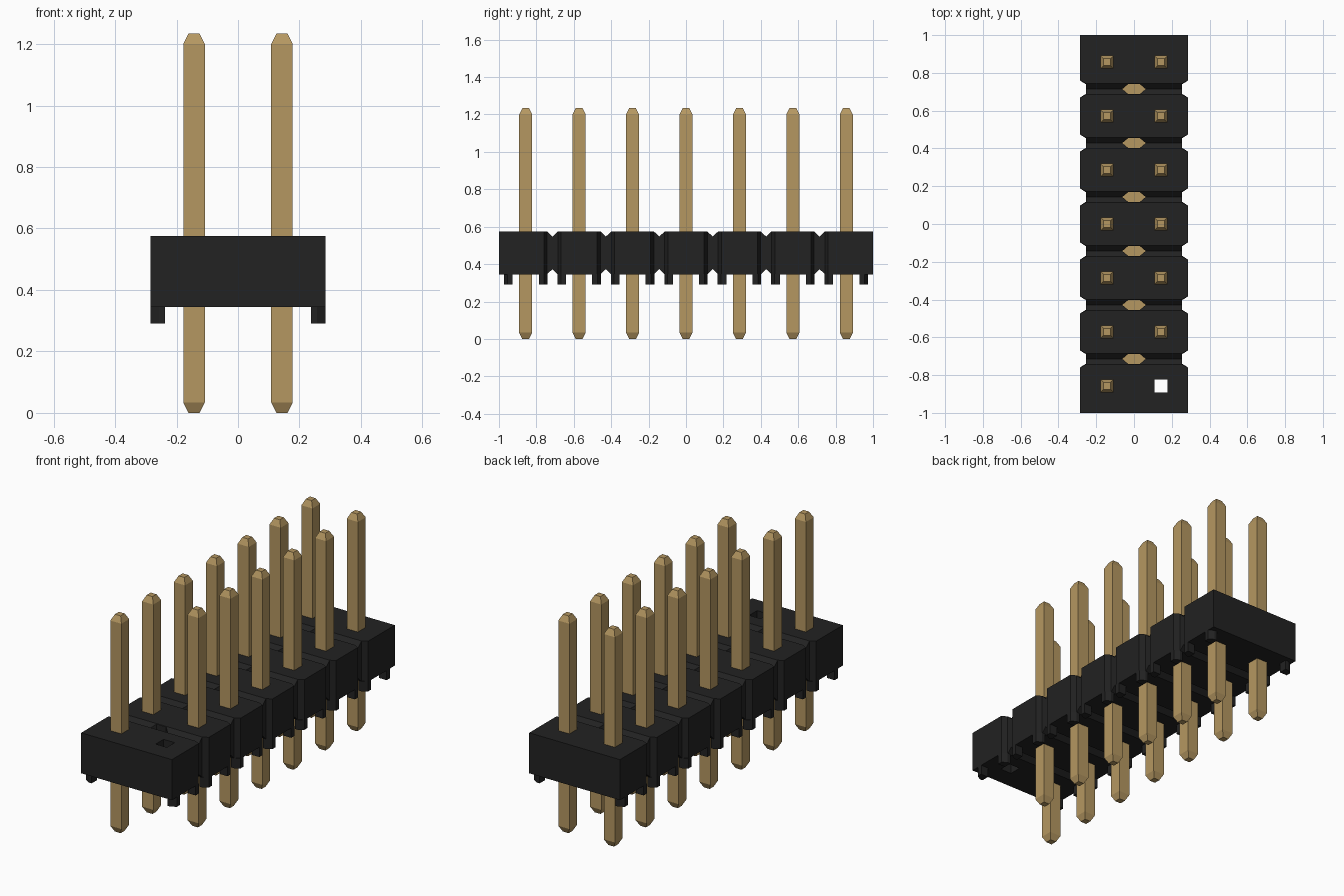
import bpy
import bmesh

if "Cube" in bpy.data.objects:
    bpy.data.objects.remove(bpy.data.objects["Cube"])

ROWS = 7
PITCH = 2 / ROWS
PIN_X = PITCH / 2
HALF_W = 0.285
BOTTOM, TOP = 0.345, 0.575
row_y = [(i - (ROWS - 1) / 2) * PITCH for i in range(ROWS)]
gap_y = [y + PITCH / 2 for y in row_y[:-1]]


def material(name, color):
    m = bpy.data.materials.new(name)
    m.use_nodes = True
    m.diffuse_color = (*color, 1)
    m.node_tree.nodes["Principled BSDF"].inputs["Base Color"].default_value = (*color, 1)
    return m


black = material("black plastic", (0.016, 0.016, 0.016))
gold = material("gold metal", (0.46, 0.31, 0.12))


def loft(bm, rings):
    """Skin a stack of equal-length vertex rings and cap both ends."""
    loops = [[bm.verts.new(p) for p in ring] for ring in rings]
    n = len(loops[0])
    for a, b in zip(loops, loops[1:]):
        for i in range(n):
            j = (i + 1) % n
            bm.faces.new((a[i], a[j], b[j], b[i]))
    bm.faces.new(loops[0][::-1])
    bm.faces.new(loops[-1])


def prism(bm, outline, z0, z1):
    loft(bm, [[(x, y, z) for x, y in outline] for z in (z0, z1)])


def square(x, y, half, z):
    return [(x + sx * half, y + sy * half, z)
            for sx, sy in ((-1, -1), (1, -1), (1, 1), (-1, 1))]


def make(name, bm, mat):
    bmesh.ops.recalc_face_normals(bm, faces=bm.faces)
    mesh = bpy.data.meshes.new(name)
    bm.to_mesh(mesh)
    bm.free()
    mesh.materials.append(mat)
    obj = bpy.data.objects.new(name, mesh)
    bpy.context.scene.collection.objects.link(obj)
    return obj


# Housing: one outline with a chamfered notch at every gap
right_side = [(HALF_W, -1)]
for g in gap_y:
    right_side += [(HALF_W, g - 0.046), (0.255, g - 0.029),
                   (0.255, g + 0.029), (HALF_W, g + 0.046)]
right_side.append((HALF_W, 1))
outline = right_side + [(-x, y) for x, y in reversed(right_side)]
bm = bmesh.new()
prism(bm, outline, BOTTOM, TOP)
housing = make("housing", bm, black)

# Cutters: V grooves across top and bottom, hexagonal pockets, empty pin hole
grooves = bmesh.new()
pockets = bmesh.new()
for g in gap_y:
    for face_z, inward in ((TOP, -1), (BOTTOM, 1)):
        loft(grooves, [[(x, g - 0.058, face_z - inward * 0.028),
                        (x, g + 0.058, face_z - inward * 0.028),
                        (x, g, face_z + inward * 0.028)] for x in (-0.4, 0.4)])
    hexagon = [(-0.062, g), (-0.03, g - 0.027), (0.03, g - 0.027),
               (0.062, g), (0.03, g + 0.027), (-0.03, g + 0.027)]
    prism(pockets, hexagon, 0.385, 0.7)
loft(pockets, [square(PIN_X, row_y[0], 0.035, z) for z in (0.2, 0.8)])
cutters = [make("groove_cutter", grooves, black), make("pocket_cutter", pockets, black)]
for cutter in cutters:
    cutter.hide_render = True
    mod = housing.modifiers.new(cutter.name, "BOOLEAN")
    mod.operation = "DIFFERENCE"
    mod.solver = "EXACT"
    mod.object = cutter
bpy.context.view_layer.update()
evaluated = housing.evaluated_get(bpy.context.evaluated_depsgraph_get())
cut_mesh = bpy.data.meshes.new_from_object(evaluated)
housing.modifiers.clear()
housing.data = cut_mesh
for cutter in cutters:
    bpy.data.objects.remove(cutter)

# Gold strips on the pocket floors
bm = bmesh.new()
for g in gap_y:
    strip = [(-0.062, g), (-0.03, g - 0.027), (0.03, g - 0.027),
             (0.062, g), (0.03, g + 0.027), (-0.03, g + 0.027)]
    prism(bm, strip, 0.384, 0.39)
make("pocket_floors", bm, gold)

# Standoff feet under each corner of each segment
bm = bmesh.new()
for y in row_y:
    for sx in (-1, 1):
        for sy in (-1, 1):
            foot = [(0.238, 0.07), (HALF_W, 0.07), (HALF_W, 0.098),
                    (0.257, 0.116), (0.238, 0.116)]
            prism(bm, [(sx * a, y + sy * b) for a, b in foot], 0.29, BOTTOM + 0.002)
make("standoff_feet", bm, black)

# Square pins with tapered tips; one corner position stays empty
PIN_PROFILE = [(0.0, 0.018), (0.034, 0.035), (1.2, 0.035), (1.234, 0.018)]
for side, x in (("right", -PIN_X), ("left", PIN_X)):
    for i, y in enumerate(row_y):
        if side == "left" and i == 0:
            continue
        bm = bmesh.new()
        loft(bm, [square(x, y, half, z) for z, half in PIN_PROFILE])
        make(f"pin_{side}_{i + 1}", bm, gold)
